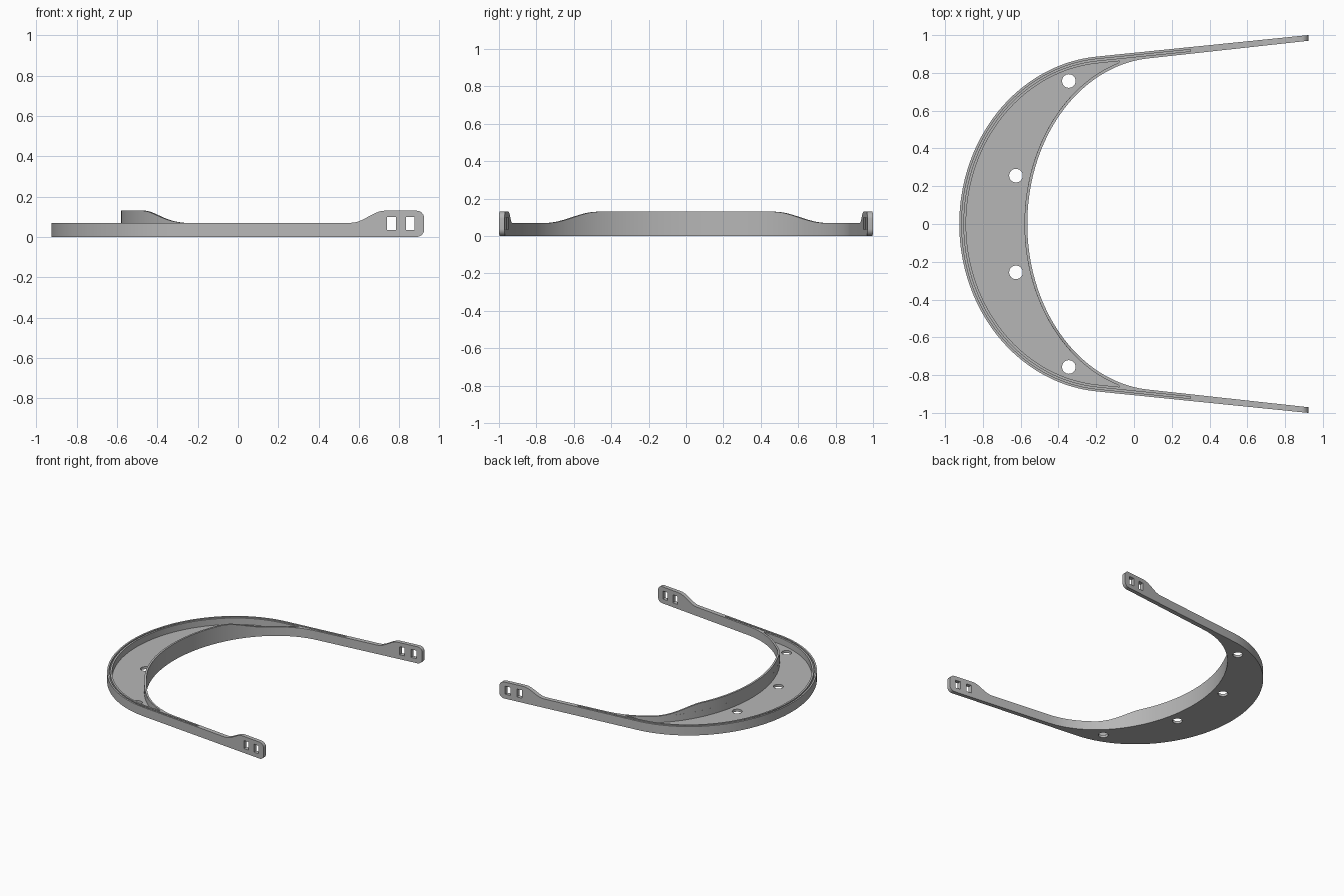
import bpy, bmesh
from math import sin, cos, pi
from mathutils import Vector

cube = bpy.data.objects.get("Cube")
if cube:
    bpy.data.objects.remove(cube, do_unlink=True)

grey = bpy.data.materials.new("matte grey")
grey.use_nodes = True
COLOUR = (0.47, 0.47, 0.47, 1)
grey.diffuse_color = COLOUR
grey.node_tree.nodes["Principled BSDF"].inputs["Base Color"].default_value = COLOUR

# Curves seen from above: centre x, half axes, arm tip
OUTER = (-0.125, 0.80, 0.89, (0.923, 1.0))
INNER = (0.135, 0.70, 0.88, (0.923, 0.97))
FLOOR, RIM, TALL, ARM_X = 0.02, 0.07, 0.13, 0.5


def path(curve, offset, x_max, steps=96):
    """Half ellipse running into two straight arms, offset outward, ending at x_max."""
    cx, a, b, tip = curve
    t0 = 1.48
    pts = []
    for i in range(steps + 1):
        t = t0 * (2 * i / steps - 1)
        normal = Vector((-cos(t) / a, sin(t) / b)).normalized()
        pts.append(Vector((cx - a * cos(t), b * sin(t))) + normal * offset)
    last = pts[-1]
    if x_max < last.x:
        return [p for p in pts if p.x <= x_max]
    slope = (tip[1] - b * sin(t0)) / (tip[0] - cx + a * cos(t0))
    y = last.y + slope * (x_max - last.x)
    return [Vector((x_max, -y))] + pts + [Vector((x_max, y))]


def loft(name, lower, upper):
    """Closed solid between two matching loops of 3D points."""
    bm = bmesh.new()
    lo = [bm.verts.new(p) for p in lower]
    up = [bm.verts.new(p) for p in upper]
    bm.faces.new(lo)
    bm.faces.new(up)
    for i in range(len(lo)):
        j = (i + 1) % len(lo)
        bm.faces.new((lo[i], lo[j], up[j], up[i]))
    bmesh.ops.recalc_face_normals(bm, faces=bm.faces)
    mesh = bpy.data.meshes.new(name)
    bm.to_mesh(mesh)
    bm.free()
    obj = bpy.data.objects.new(name, mesh)
    bpy.context.collection.objects.link(obj)
    mesh.materials.append(grey)
    return obj


def prism(name, outline, z0, z1):
    return loft(name, [(p.x, p.y, z0) for p in outline], [(p.x, p.y, z1) for p in outline])


def box(name, x0, x1, z0, z1):
    outline = [Vector(p) for p in ((x0, -2), (x1, -2), (x1, 2), (x0, 2))]
    return prism(name, outline, z0, z1)


def disc(name, x, y, r):
    ring = [Vector((x + r * cos(k * pi / 16), y + r * sin(k * pi / 16))) for k in range(32)]
    return prism(name, ring, -0.1, 0.2)


def activate(obj):
    bpy.ops.object.select_all(action='DESELECT')
    obj.select_set(True)
    bpy.context.view_layer.objects.active = obj


def cut(obj, cutters):
    activate(obj)
    for c in cutters:
        mod = obj.modifiers.new("cut", 'BOOLEAN')
        mod.operation, mod.solver, mod.object = 'DIFFERENCE', 'EXACT', c
        bpy.ops.object.modifier_apply(modifier=mod.name)
        bpy.data.objects.remove(c, do_unlink=True)


def smooth(obj):
    activate(obj)
    bpy.ops.object.shade_smooth_by_angle(angle=0.5)


def ease(t):
    t = min(max(t, 0), 1)
    return (1 - cos(pi * t)) / 2


def between(outer_off, curve, inner_off, x_max):
    return path(OUTER, outer_off, x_max) + path(curve, inner_off, x_max)[::-1]


# Crescent frame with a sunken floor, a slot in the rim and four floor holes
frame = prism("crescent_frame", between(0, INNER, 0, ARM_X), 0, RIM)
pocket = prism("pocket_cutter", between(-0.036, INNER, 0.015, -0.075), FLOOR, 0.2)
slot = prism("slot_cutter", between(-0.013, OUTER, -0.022, 0.3), FLOOR, 0.2)
holes = [disc("hole_cutter", x, s * y, 0.036)
         for x, y in ((-0.345, 0.757), (-0.625, 0.256)) for s in (-1, 1)]
cut(frame, [pocket, slot] + holes)
smooth(frame)

# Raised band on the inner wall, sloping down at both ends
front = [p for p in path(INNER, 0, 0) if abs(p.y) < 0.73]
back = [p + Vector((p.x - INNER[0], p.y)).normalized() * 0.015 for p in front]
band = front + back[::-1]
heights = [RIM + (TALL - RIM) * ease((0.74 - abs(p.y)) / 0.28) for p in front]
heights += heights[::-1]
bm = bmesh.new()
n = len(front)
grid = [[bm.verts.new((p.x, p.y, z)) for p, z in zip(band, zs)]
        for zs in ([RIM] * (2 * n), heights)]
for i in range(2 * n):
    j = (i + 1) % (2 * n)
    bm.faces.new((grid[0][i], grid[0][j], grid[1][j], grid[1][i]))
for row in grid:
    for i in range(n - 1):
        bm.faces.new((row[i], row[i + 1], row[2 * n - 2 - i], row[2 * n - 1 - i]))
bmesh.ops.recalc_face_normals(bm, faces=bm.faces)
mesh = bpy.data.meshes.new("inner_band")
bm.to_mesh(mesh)
bm.free()
mesh.materials.append(grey)
inner_band = bpy.data.objects.new("inner_band", mesh)
bpy.context.collection.objects.link(inner_band)
smooth(inner_band)

# Arm ends: a side profile with rounded corners, rising to a strap tab
TIP, R = 0.923, 0.038
profile = [(ARM_X, 0)]
for cz, start in ((R, -pi / 2), (TALL - R, 0)):
    for k in range(9):
        t = start + k * pi / 16
        profile.append((TIP - R + R * cos(t), cz + R * sin(t)))
for k in range(17):
    profile.append((0.73 - 0.17 * k / 16, TALL - (TALL - RIM) * ease(k / 16)))
profile.append((ARM_X, RIM))


def arm_y(curve, x):
    return path(curve, 0, x)[-1].y


for side, label in ((1, "back_arm"), (-1, "front_arm")):
    arm = loft(label, *[[(x, side * arm_y(c, x), z) for x, z in profile]
                        for c in (INNER, OUTER)])
    cut(arm, [box("strap_slot_cutter", x, x + 0.043, 0.035, 0.098) for x in (0.739, 0.833)])
    smooth(arm)
